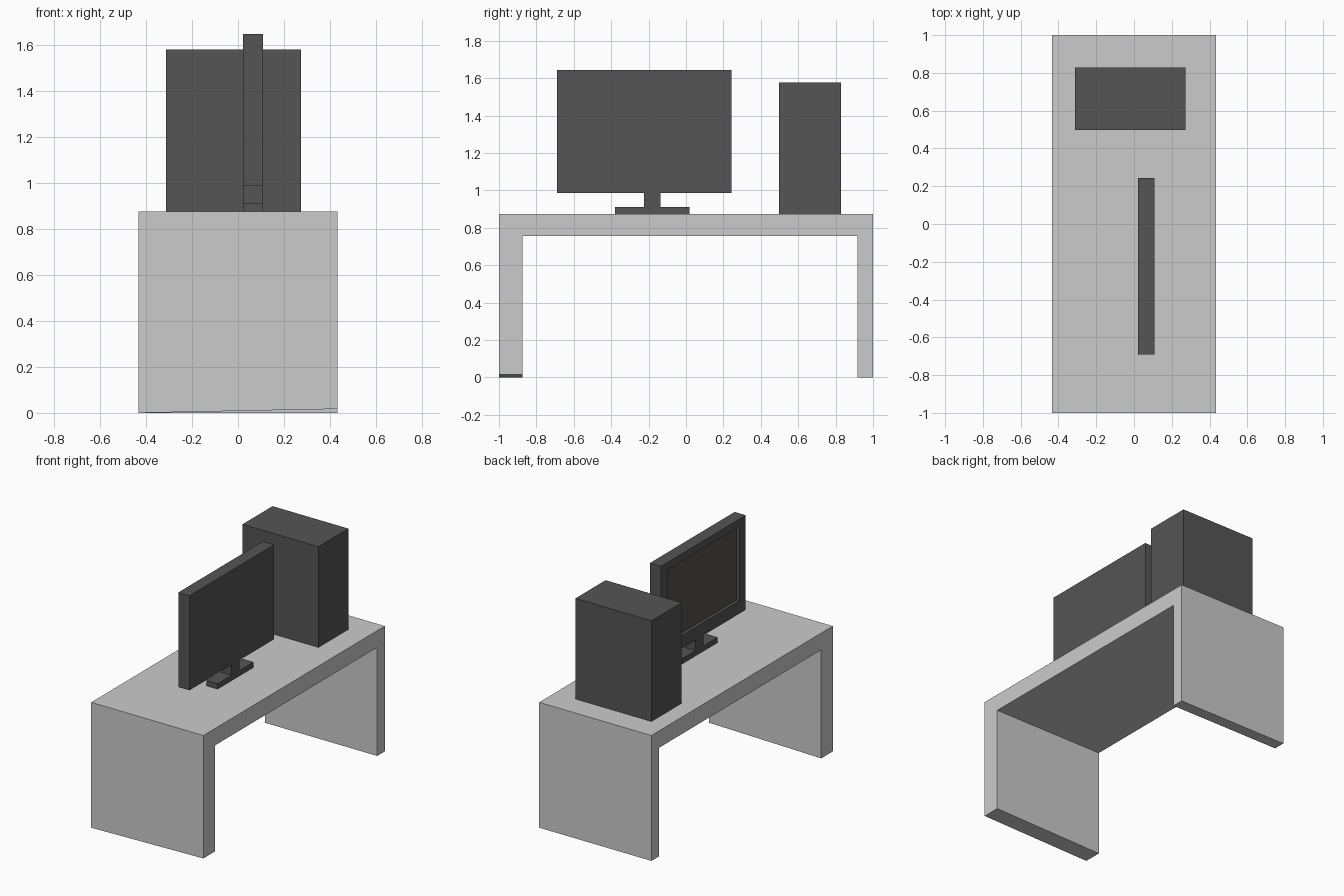
import bpy, bmesh

if "Cube" in bpy.data.objects:
    bpy.data.objects.remove(bpy.data.objects["Cube"])


def material(name, rgb):
    m = bpy.data.materials.new(name)
    m.diffuse_color = (*rgb, 1)
    m.use_nodes = True
    m.node_tree.nodes["Principled BSDF"].inputs["Base Color"].default_value = m.diffuse_color
    return m


def make_object(name, bm, *mats):
    bmesh.ops.recalc_face_normals(bm, faces=bm.faces)
    me = bpy.data.meshes.new(name)
    bm.to_mesh(me)
    bm.free()
    ob = bpy.data.objects.new(name, me)
    bpy.context.collection.objects.link(ob)
    for m in mats:
        me.materials.append(m)
    return ob


def extrude_profile(points, x0, x1):
    """Extrude a (y, z) outline along x."""
    bm = bmesh.new()
    face = bm.faces.new([bm.verts.new((x0, y, z)) for y, z in points])
    ext = bmesh.ops.extrude_face_region(bm, geom=[face], use_keep_orig=True)
    for v in ext["geom"]:
        if isinstance(v, bmesh.types.BMVert):
            v.co.x = x1
    return bm


def rect(y0, y1, z0, z1):
    return [(y0, z0), (y1, z0), (y1, z1), (y0, z1)]


dark = material("dark_plastic", (0.09, 0.09, 0.09))
glass = material("screen_glass", (0.095, 0.08, 0.07))

TOP = 0.875
MX0, MX1 = 0.022, 0.108

# Desk: top and two panel legs in one outline; one leg foot is slightly slanted
desk = extrude_profile([(-1, 0), (-0.873, 0), (-0.873, 0.757), (0.917, 0.757),
                        (0.917, 0), (1, 0), (1, TOP), (-1, TOP)], -0.433, 0.433)
for v in desk.verts:
    if v.co.z < 0.1 and v.co.y < 0 and v.co.x > 0:
        v.co.z = 0.017
make_object("desk", desk)

# Computer tower
make_object("computer_tower",
            extrude_profile(rect(0.497, 0.828, TOP, 1.578), -0.313, 0.273), dark)

# Monitor stand: foot and neck as one T outline
make_object("monitor_stand",
            extrude_profile([(-0.38, TOP), (0.018, TOP), (0.018, 0.912), (-0.137, 0.912),
                             (-0.137, 0.985), (-0.225, 0.985), (-0.225, 0.912),
                             (-0.38, 0.912)], MX0, MX1), dark)

# Monitor with a recessed screen on the -x side
mon = extrude_profile(rect(-0.69, 0.243, 0.985, 1.645), MX0, MX1)
front = min(mon.faces, key=lambda f: f.calc_center_median().x)
bmesh.ops.inset_region(mon, faces=[front], thickness=0.05)
for v in front.verts:
    v.co.y = -0.62 if v.co.y < -0.2 else 0.168
    v.co.z = 1.075 if v.co.z < 1.3 else 1.592
ext = bmesh.ops.extrude_discrete_faces(mon, faces=[front])
screen = ext["faces"][0]
for v in screen.verts:
    v.co.x += 0.022
screen.material_index = 1
make_object("monitor", mon, dark, glass)
